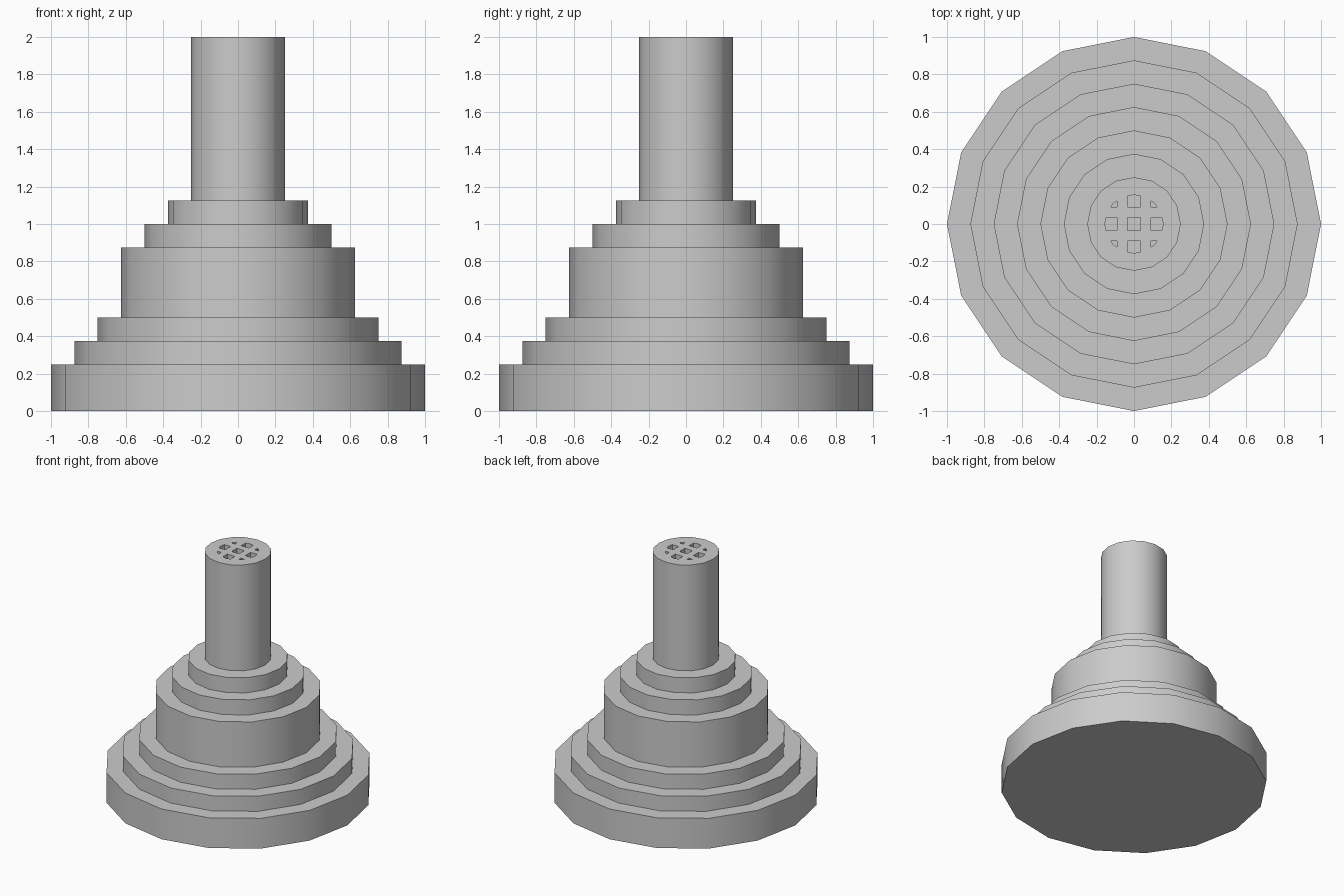
import bpy, bmesh, math
from mathutils import Vector

if "Cube" in bpy.data.objects:
    bpy.data.objects.remove(bpy.data.objects["Cube"])

SIDES = 16
# Outer radius and top height of each tier, from the foot up to the stem
TIERS = [(1.0, 0.25), (0.875, 0.375), (0.75, 0.5), (0.625, 0.875),
         (0.5, 1.0), (0.375, 1.125), (0.25, 2.0)]
HOLE_R, HOLE_DEPTH = 0.156, 0.08
CELLS = [(-0.2, -0.09), (-0.035, 0.035), (0.09, 0.2)]   # openings between grille bars


def make_object(name, bm):
    bmesh.ops.recalc_face_normals(bm, faces=bm.faces)
    mesh = bpy.data.meshes.new(name)
    bm.to_mesh(mesh)
    bm.free()
    obj = bpy.data.objects.new(name, mesh)
    bpy.context.collection.objects.link(obj)
    return obj


# Stepped body: one turned shell with closed foot and stem top
bm = bmesh.new()
profile, z = [], 0.0
for r, top in TIERS:
    profile += [(r, z), (r, top)]
    z = top
rings = [[bm.verts.new((r * math.cos(2 * math.pi * i / SIDES),
                        r * math.sin(2 * math.pi * i / SIDES), h))
          for i in range(SIDES)] for r, h in profile]
for a, b in zip(rings, rings[1:]):
    for i in range(SIDES):
        j = (i + 1) % SIDES
        bm.faces.new((a[i], a[j], b[j], b[i]))
bm.faces.new(rings[0][::-1])
bm.faces.new(rings[-1])
body = make_object("stepped_body", bm)


def clip(bm, co, no):
    """Cut away everything on the normal side of a plane and cap the cut."""
    geom = bm.verts[:] + bm.edges[:] + bm.faces[:]
    cut = bmesh.ops.bisect_plane(bm, geom=geom, plane_co=co, plane_no=no,
                                 clear_outer=True)["geom_cut"]
    edges = [e for e in cut if isinstance(e, bmesh.types.BMEdge)]
    if edges:
        bmesh.ops.contextual_create(bm, geom=edges)


# Grille holes: a round opening divided by two pairs of crossing bars
holes = bmesh.new()
for x0, x1 in CELLS:
    for y0, y1 in CELLS:
        cell = bmesh.new()
        bmesh.ops.create_cone(cell, cap_ends=True, segments=SIDES, radius1=HOLE_R,
                              radius2=HOLE_R, depth=2 * HOLE_DEPTH)
        bmesh.ops.translate(cell, verts=cell.verts, vec=(0, 0, 2.0))
        for axis, lo, hi in ((Vector((1, 0, 0)), x0, x1), (Vector((0, 1, 0)), y0, y1)):
            clip(cell, axis * lo, -axis)
            clip(cell, axis * hi, axis)
        bmesh.ops.recalc_face_normals(cell, faces=cell.faces)
        temp = bpy.data.meshes.new("cell")
        cell.to_mesh(temp)
        cell.free()
        holes.from_mesh(temp)
        bpy.data.meshes.remove(temp)
cutter = make_object("grille_cutter", holes)
cutter.hide_render = True

mod = body.modifiers.new("grille_holes", 'BOOLEAN')
mod.operation = 'DIFFERENCE'
mod.solver = 'EXACT'
mod.object = cutter
bpy.context.view_layer.objects.active = body
body.select_set(True)
bpy.ops.object.modifier_apply(modifier=mod.name)
bpy.data.objects.remove(cutter)

# Smooth around the tiers, crisp at the steps
bpy.ops.object.shade_smooth_by_angle(angle=math.radians(30))
